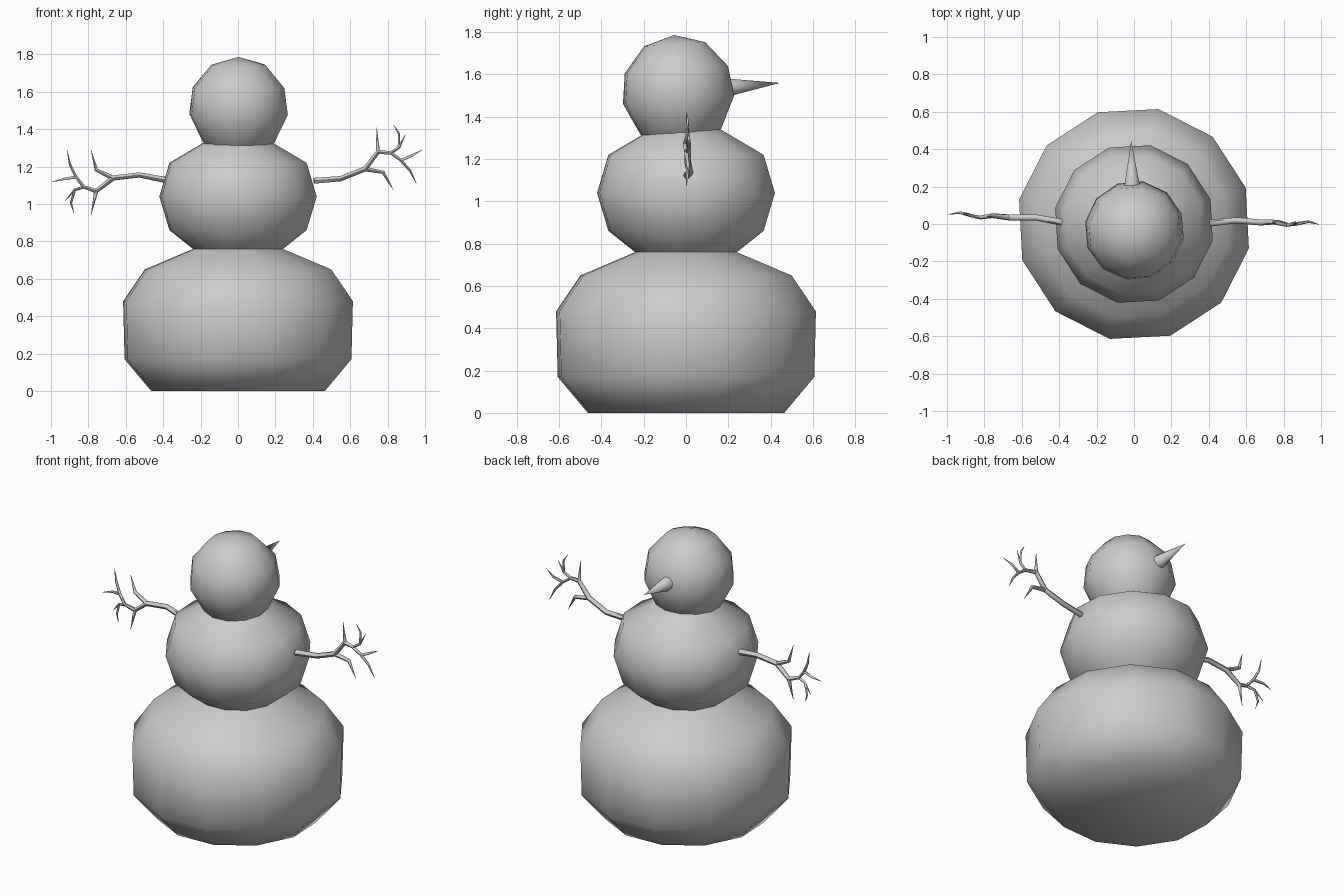
import bpy
import bmesh
import math
from mathutils import Matrix, Vector

cube = bpy.data.objects.get("Cube")
if cube:
    bpy.data.objects.remove(cube, do_unlink=True)


def material(name, value):
    m = bpy.data.materials.new(name)
    m.use_nodes = True
    color = (value, value, value, 1)
    m.diffuse_color = color
    m.node_tree.nodes["Principled BSDF"].inputs["Base Color"].default_value = color
    return m


GREY = material("snow grey", 0.6)
DARK = material("eye grey", 0.3)


def finish(obj, mat, angle=60):
    obj.data.materials.append(mat)
    bpy.ops.object.select_all(action="DESELECT")
    obj.select_set(True)
    bpy.context.view_layer.objects.active = obj
    bpy.ops.object.shade_smooth_by_angle(angle=math.radians(angle))


def lathe(name, profile, sides, phase, matrix, mat, cap=False):
    """Revolve (radius, height) pairs around z; radius 0 makes a pole."""
    bm = bmesh.new()
    rings = []
    for r, z in profile:
        count = sides if r > 0 else 1
        turn = [math.radians(phase) + math.tau * i / sides for i in range(count)]
        rings.append([bm.verts.new((r * math.cos(a), r * math.sin(a), z)) for a in turn])
    for low, high in zip(rings, rings[1:]):
        for i in range(sides):
            j = (i + 1) % sides
            if len(high) == 1:
                bm.faces.new((low[i], low[j], high[0]))
            else:
                bm.faces.new((low[i], low[j], high[j], high[i]))
    if cap:
        bm.faces.new(rings[0][::-1])
    bm.transform(matrix)
    mesh = bpy.data.meshes.new(name)
    bm.to_mesh(mesh)
    bm.free()
    obj = bpy.data.objects.new(name, mesh)
    bpy.context.collection.objects.link(obj)
    finish(obj, mat)
    return obj


# Stacked body balls
I = Matrix.Identity(4)
lathe("lower_body", [(.475, 0), (.62, .17), (.628, .48), (.51, .65), (.24, .762)],
      12, 18, I, GREY, cap=True)
lathe("middle_body", [(.24, .755), (.375, .86), (.43, 1.04), (.375, 1.22), (.15, 1.35)],
      12, 18, I, GREY)

# Head, leaning slightly away from the nose
R = .27
head_profile = [(R * math.sin(math.radians(a)), R * math.cos(math.radians(a)))
                for a in (150, 134, 98, 67, 33)] + [(0, R)]
head_matrix = Matrix.Translation((.003, -.038, 1.517)) @ Matrix.Rotation(math.radians(4), 4, "X")
lathe("head", head_profile, 12, 20, head_matrix, GREY)

# Nose cone
axis = Vector((-.005, .25, .022))
nose_matrix = Matrix.Translation((-.01, .195, 1.538)) @ axis.to_track_quat("Z", "Y").to_matrix().to_4x4()
lathe("nose", [(.046, 0), (0, axis.length)], 8, 22, nose_matrix, GREY)

# Eyes, thin plates on the head
for side, x in (("left", .06), ("right", -.08)):
    out = Vector((x, .2, .11)).normalized()
    place = Matrix.Translation(Vector((.003, -.038, 1.517)) + out * .254)
    lathe(side + "_eye", [(.024, 0), (0, .008)], 6, 0,
          place @ out.to_track_quat("Z", "Y").to_matrix().to_4x4(), DARK)

# Twig arm, drawn around its elbow: (outward, up, radius) along each branch
TWIGS = [
    [(-.28, -.01, .018), (-.14, .016, .016), (0, 0, .016), (.09, -.07, .013)],
    [(0, 0, .014), (.09, .043, .011), (.118, .15, .001)],
    [(.09, -.07, .012), (.118, -.198, .001)],
    [(.09, -.07, .013), (.155, -.048, .01), (.198, .005, .009), (.23, .07, .007), (.246, .15, .001)],
    [(.198, .005, .009), (.262, -.005, .007), (.326, -.021, .001)],
    [(.155, -.048, .009), (.205, -.064, .008), (.257, -.123, .001)],
    [(.205, -.064, .007), (.225, -.134, .006), (.209, -.187, .001)],
]


def arm(name, elbow, angle, slope):
    curve = bpy.data.curves.new(name, "CURVE")
    curve.dimensions = "3D"
    curve.bevel_depth = 1
    curve.bevel_resolution = 1
    curve.use_fill_caps = True
    spin = Matrix.Rotation(math.radians(angle), 2)
    for twig in TWIGS:
        spline = curve.splines.new("POLY")
        spline.points.add(len(twig) - 1)
        for point, (u, v, r) in zip(spline.points, twig):
            x, z = spin @ Vector((-u, v))
            wobble = .01 * math.sin(30 * u)
            point.co = (elbow[0] + x, elbow[1] + slope * u + wobble, elbow[2] + z, 1)
            point.radius = r
    obj = bpy.data.objects.new(name, curve)
    bpy.context.collection.objects.link(obj)
    bpy.ops.object.select_all(action="DESELECT")
    obj.select_set(True)
    bpy.context.view_layer.objects.active = obj
    bpy.ops.object.convert(target="MESH")
    finish(bpy.context.view_layer.objects.active, GREY)


arm("right_arm", (-.668, .035, 1.139), 0, .06)
arm("left_arm", (.679, .008, 1.187), 195, -.02)
